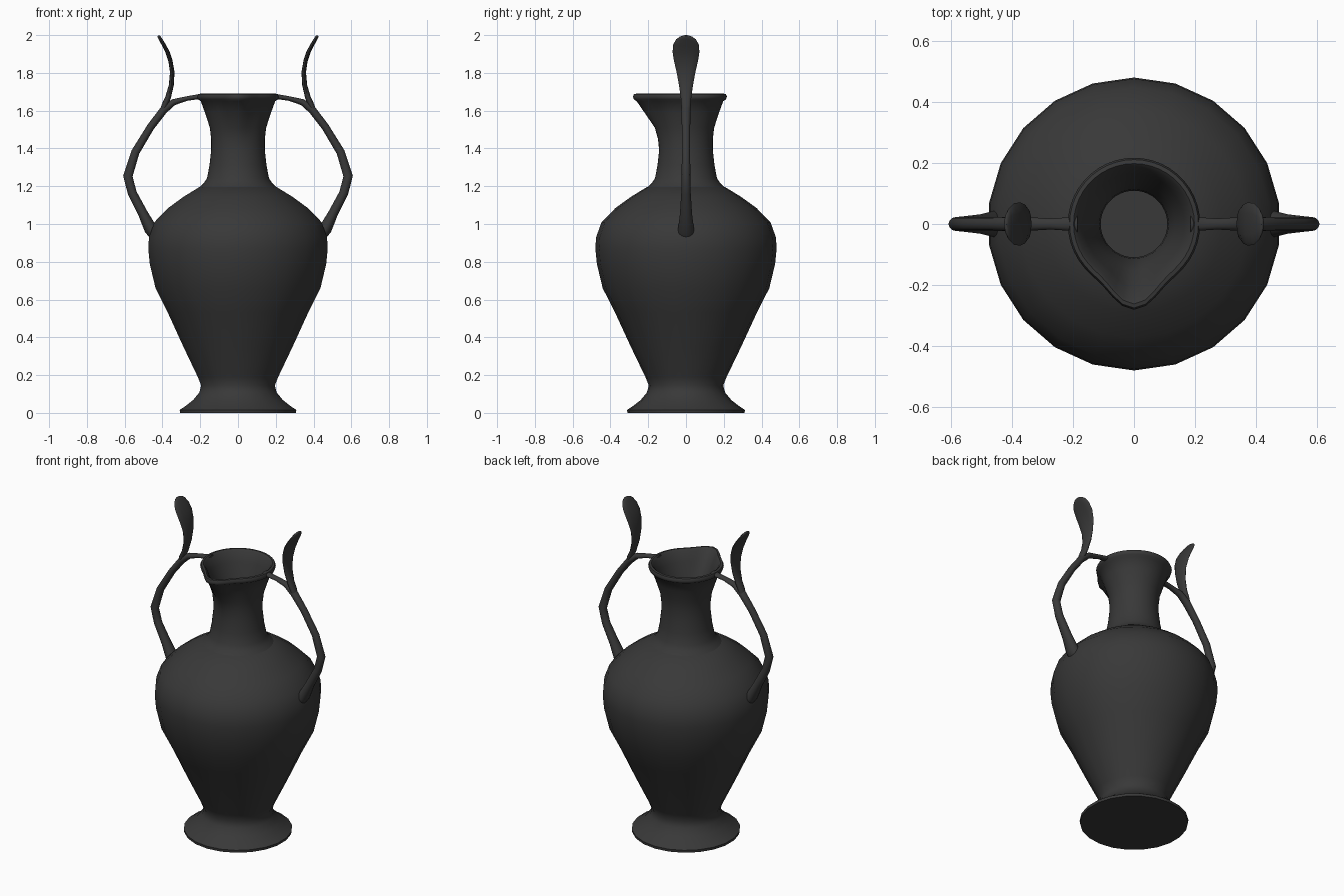
import bpy, bmesh
from math import sin, cos, pi, exp, radians
from mathutils import Vector

if "Cube" in bpy.data.objects:
    bpy.data.objects.remove(bpy.data.objects["Cube"])

dark = bpy.data.materials.new("dark_clay")
dark.diffuse_color = (0.04, 0.04, 0.04, 1)
dark.use_nodes = True
dark.node_tree.nodes["Principled BSDF"].inputs["Base Color"].default_value = dark.diffuse_color


def skin(name, rings, angle=45):
    """Bridge closed rings of points into a capped, smooth-shaded object."""
    bm = bmesh.new()
    loops = [[bm.verts.new(p) for p in ring] for ring in rings]
    n = len(loops[0])
    for a, b in zip(loops, loops[1:]):
        for i in range(n):
            j = (i + 1) % n
            bm.faces.new((a[i], a[j], b[j], b[i]))
    bm.faces.new(loops[0][::-1])
    bm.faces.new(loops[-1])
    bmesh.ops.recalc_face_normals(bm, faces=bm.faces)
    mesh = bpy.data.meshes.new(name)
    bm.to_mesh(mesh)
    bm.free()
    mesh.materials.append(dark)
    obj = bpy.data.objects.new(name, mesh)
    bpy.context.collection.objects.link(obj)
    bpy.ops.object.select_all(action='DESELECT')
    obj.select_set(True)
    bpy.context.view_layer.objects.active = obj
    bpy.ops.object.shade_smooth_by_angle(angle=radians(angle))
    return obj


def lathe(profile, sides):
    """Rings from (radius, z, spout amount); the spout pulls the front (-y) out."""
    rings = []
    for r, z, w in profile:
        ring = []
        for k in range(sides):
            a = 2 * pi * k / sides
            off = min(a, 2 * pi - a) / radians(20)
            rr = r + 0.064 * w * exp(-off * off)
            ring.append((rr * sin(a), -rr * cos(a), z))
        rings.append(ring)
    return rings


def sweep(path, sides=12):
    """Elliptical rings along (x, z, half thickness, half width in y)."""
    rings = []
    for i, (x, z, t, w) in enumerate(path):
        p, q = path[max(i - 1, 0)], path[min(i + 1, len(path) - 1)]
        d = Vector((q[0] - p[0], q[1] - p[1])).normalized()
        rings.append([(x - d.y * t * cos(a), w * sin(a), z + d.x * t * cos(a))
                      for a in (2 * pi * k / sides for k in range(sides))])
    return rings


def mirrored(obj):
    obj.modifiers.new("Mirror", 'MIRROR').use_axis[0] = True


# Foot and belly
belly = [(.31, 0), (.312, .016), (.285, .033), (.24, .068), (.207, .108),
         (.197, .145), (.215, .19), (.292, .35), (.375, .53), (.441, .66),
         (.472, .79), (.48, .87), (.476, .93), (.447, 1.01), (.373, 1.085),
         (.29, 1.145), (.206, 1.196), (.15, 1.20)]
skin("body", lathe([(r, z, 0) for r, z in belly], 22))

# Neck with pouring lip, rolled rim and inner wall
neck = [(.21, 1.19, 0), (.182, 1.215, 0), (.164, 1.243, 0), (.151, 1.31, 0),
        (.142, 1.39, 0), (.142, 1.45, .1), (.149, 1.51, .25), (.175, 1.59, .7),
        (.197, 1.65, 1), (.212, 1.66, 1), (.217, 1.675, 1), (.211, 1.688, 1),
        (.198, 1.69, 1), (.187, 1.68, 1), (.165, 1.62, .7), (.135, 1.53, .25),
        (.113, 1.44, 0), (.109, 1.38, 0), (.115, 1.3, 0), (.12, 1.21, 0)]
skin("neck", lathe(neck, 44))

# Handles from shoulder to rim
handle = [(.43, .93, .03, .045), (.463, .974, .034, .042), (.503, 1.055, .026, .032),
          (.56, 1.164, .024, .025), (.583, 1.254, .025, .023), (.543, 1.381, .022, .022),
          (.463, 1.513, .02, .022), (.394, 1.603, .021, .025), (.341, 1.645, .017, .022),
          (.272, 1.664, .012, .018), (.215, 1.673, .013, .022), (.185, 1.675, .014, .03)]
mirrored(skin("handle", sweep(handle), 60))

# Leaf-shaped thumb rests rising from the handles
leaf = [(.402, 1.59, .012, .02), (.39, 1.625, .016, .025), (.370, 1.67, .015, .028),
        (.353, 1.735, .013, .037), (.348, 1.805, .012, .05), (.358, 1.865, .011, .064),
        (.373, 1.91, .011, .071), (.394, 1.95, .01, .068), (.41, 1.978, .009, .052),
        (.418, 1.991, .008, .034), (.422, 1.997, .005, .015)]
mirrored(skin("thumb_rest", sweep(leaf), 60))
